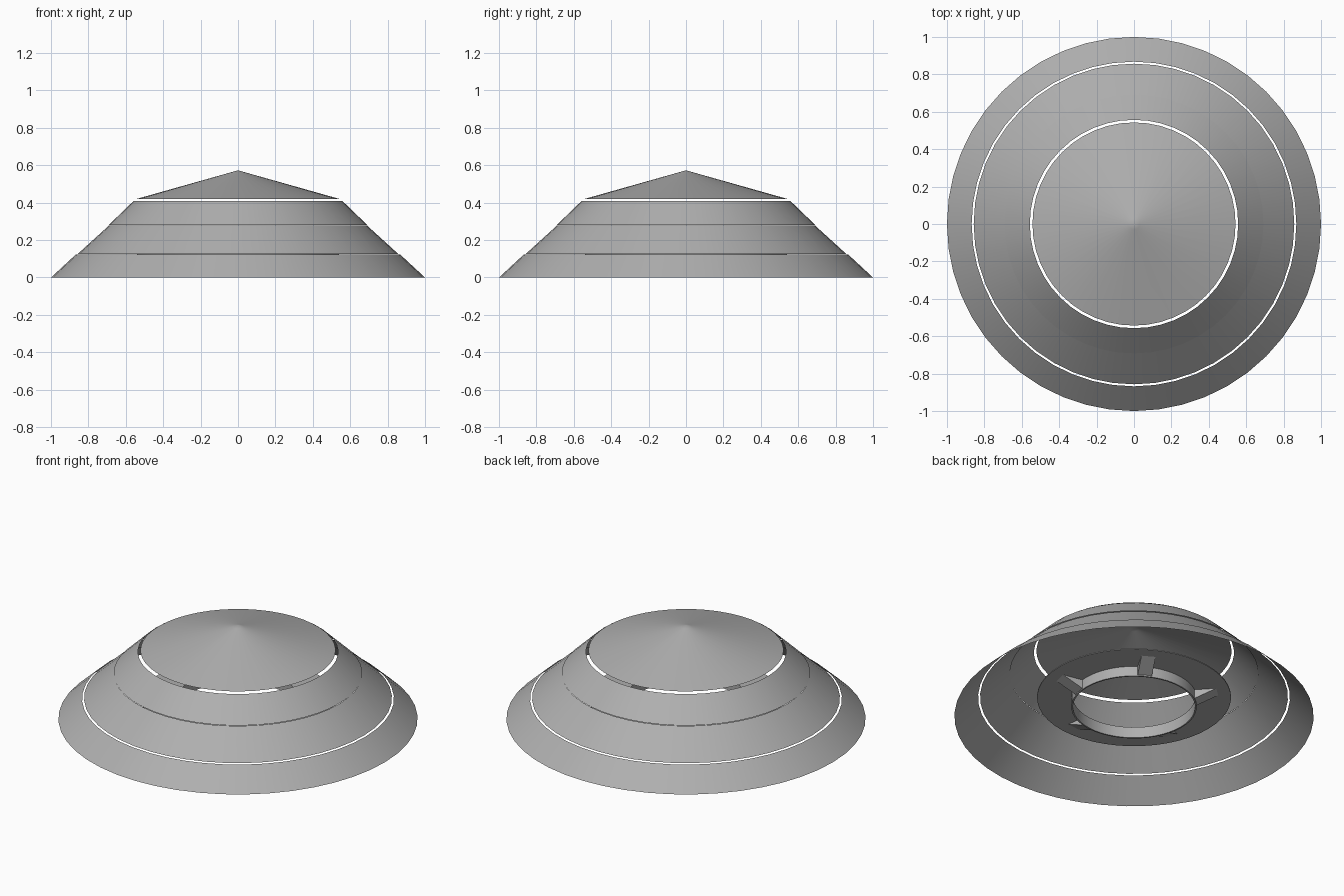
import bpy, bmesh, math

if "Cube" in bpy.data.objects:
    bpy.data.objects.remove(bpy.data.objects["Cube"])

SEG = 48
grey = bpy.data.materials.new("dark_grey")
grey.diffuse_color = (0.43, 0.43, 0.43, 1)
grey.use_nodes = True
grey.node_tree.nodes["Principled BSDF"].inputs["Base Color"].default_value = grey.diffuse_color


def finish(name, bm, smooth=True):
    me = bpy.data.meshes.new(name)
    bmesh.ops.recalc_face_normals(bm, faces=bm.faces[:])
    bm.to_mesh(me)
    bm.free()
    me.materials.append(grey)
    ob = bpy.data.objects.new(name, me)
    bpy.context.collection.objects.link(ob)
    if smooth:
        bpy.ops.object.select_all(action='DESELECT')
        ob.select_set(True)
        bpy.context.view_layer.objects.active = ob
        bpy.ops.object.shade_smooth_by_angle(angle=math.radians(30))
    return ob


def lathe(name, profile, closed=False):
    """Spin an (r, z) profile around the z axis."""
    bm = bmesh.new()
    vs = [bm.verts.new((r, 0, z)) for r, z in profile]
    pairs = list(zip(vs, vs[1:]))
    if closed:
        pairs.append((vs[-1], vs[0]))
    edges = [bm.edges.new(p) for p in pairs]
    bmesh.ops.spin(bm, geom=vs + edges, cent=(0, 0, 0), axis=(0, 0, 1),
                   angle=2 * math.pi, steps=SEG, use_merge=True)
    bmesh.ops.remove_doubles(bm, verts=bm.verts[:], dist=1e-5)
    return finish(name, bm)


# Sloped shade bands, separated by narrow slits
lathe("lower_band", [(1.0, 0.0), (0.868, 0.122)])
lathe("middle_band", [(0.857, 0.126), (0.691, 0.277)])
lathe("upper_band", [(0.692, 0.280), (0.557, 0.41)])

# Shallow conical cap (small ring near the tip keeps the cone shading)
lathe("top_cap", [(0.543, 0.42), (0.03, 0.5645), (0.0, 0.573)])

# Inner mounting flange with a short collar hanging below it
lathe("mounting_flange", [(0.54, 0.121), (0.54, 0.127), (0.34, 0.127),
                          (0.34, 0.06), (0.349, 0.06), (0.349, 0.121)], closed=True)

# Five gussets bracing the collar to the flange
T = 0.04
for i in range(5):
    a = math.radians(276 + 72 * i)
    bm = bmesh.new()
    rings = []
    for side in (-T, T):
        pts = [(0.342, 0.065), (0.47, 0.122), (0.342, 0.122)]
        rings.append([bm.verts.new((r * math.cos(a) - side * math.sin(a),
                                    r * math.sin(a) + side * math.cos(a), z))
                      for r, z in pts])
    bm.faces.new(rings[0])
    bm.faces.new(rings[1])
    for j in range(3):
        k = (j + 1) % 3
        bm.faces.new((rings[0][j], rings[0][k], rings[1][k], rings[1][j]))
    finish(f"gusset_{i + 1}", bm, smooth=False)
